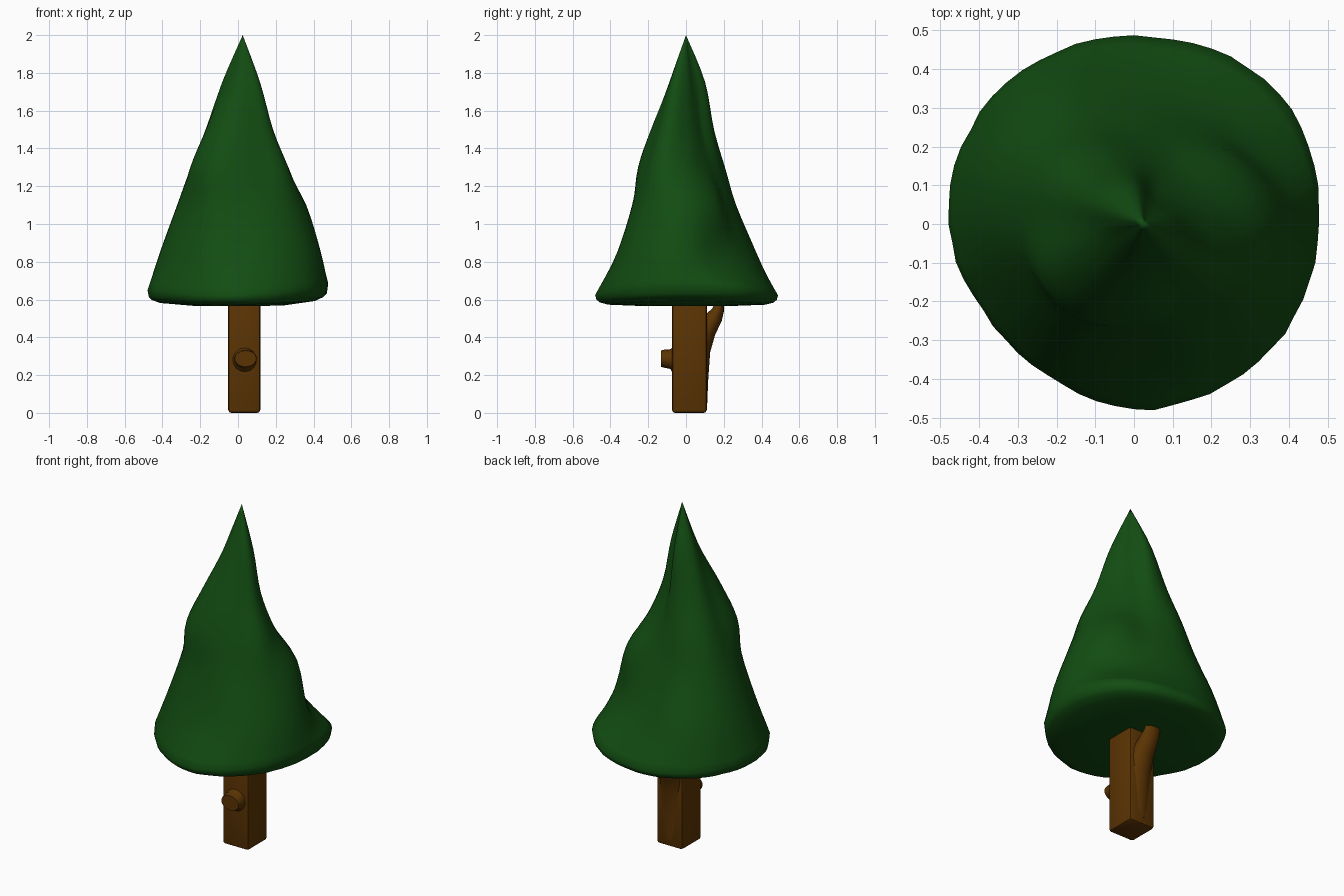
import bpy, bmesh, math, random
from mathutils import Vector

if "Cube" in bpy.data.objects:
    bpy.data.objects.remove(bpy.data.objects["Cube"])

random.seed(4)


def material(name, color):
    m = bpy.data.materials.new(name)
    m.diffuse_color = (*color, 1)
    m.use_nodes = True
    m.node_tree.nodes["Principled BSDF"].inputs["Base Color"].default_value = m.diffuse_color
    return m


GREEN = material("needle_green", (0.006, 0.072, 0.006))
BROWN = material("bark_brown", (0.105, 0.034, 0.001))


def finish(name, bm, mat, angle):
    bmesh.ops.recalc_face_normals(bm, faces=bm.faces)
    mesh = bpy.data.meshes.new(name)
    bm.to_mesh(mesh)
    bm.free()
    ob = bpy.data.objects.new(name, mesh)
    bpy.context.collection.objects.link(ob)
    mesh.materials.append(mat)
    bpy.context.view_layer.objects.active = ob
    ob.select_set(True)
    bpy.ops.object.shade_smooth_by_angle(angle=math.radians(angle))
    ob.select_set(False)
    return ob


def skin(rings):
    """Bridge closed rings; a ring with one point becomes a tip, open ends get caps."""
    bm = bmesh.new()
    vs = [[bm.verts.new(p) for p in ring] for ring in rings]
    for a, b in zip(vs, vs[1:]):
        n = max(len(a), len(b))
        for i in range(n):
            j = (i + 1) % n
            if len(a) == 1:
                bm.faces.new((a[0], b[i], b[j]))
            elif len(b) == 1:
                bm.faces.new((a[i], a[j], b[0]))
            else:
                bm.faces.new((a[i], a[j], b[j], b[i]))
    for end in (vs[0], vs[-1]):
        if len(end) > 2:
            bm.faces.new(end)
    return bm


def spline(p0, p1, p2, p3, t):
    return 0.5 * (2 * p1 + (p2 - p0) * t + (2 * p0 - 5 * p1 + 4 * p2 - p3) * t * t
                  + (3 * p1 - p0 - 3 * p2 + p3) * t ** 3)


# Foliage: radius every 30 degrees (counter-clockwise from +x) at each height
LEVELS = [
    (0.622, (.48, .50, .50, .485, .49, .49, .48, .45, .45, .48, .48, .48)),
    (0.85, (.435, .36, .34, .36, .41, .43, .41, .375, .37, .36, .40, .44)),
    (1.10, (.36, .31, .24, .25, .30, .335, .32, .30, .30, .285, .31, .355)),
    (1.30, (.24, .18, .16, .185, .235, .265, .25, .275, .275, .25, .25, .295)),
    (1.50, (.15, .11, .10, .14, .165, .185, .17, .185, .195, .185, .185, .21)),
    (1.75, (.10, .07, .07, .10, .10, .095, .075, .065, .07, .085, .10, .13)),
]
SEG = 60
columns = []
for k in range(SEG):
    a = 2 * math.pi * k / SEG
    i, t = divmod(12 * k / SEG, 1)
    i = int(i)
    col = []
    for z, r in LEVELS:
        rad = spline(*(r[(i + d) % 12] for d in (-1, 0, 1, 2)), t)
        lift = 0
        if z < 0.7:  # slightly uneven rim
            lift = 0.018 * math.cos(a) + 0.045 * math.cos(a) ** 2
            rad += random.uniform(-.004, .003)
        col.append(Vector((rad * math.cos(a), rad * math.sin(a), z + lift)))
    col.append(Vector((0.025, 0, 2.0)))
    columns.append(col)

rings = [[(0, 0, 0.565)]]
# underside and rolled rim
for f, drop in ((0.5, 0.566), (0.86, 0.573), (0.95, 0.584), (0.985, 0.598)):
    rings.append([(c[0].x * f, c[0].y * f, drop + (c[0].z - 0.622) * f ** 4 * 0.6)
                  for c in columns])
# outer skin up to the tip
last = len(LEVELS)
for s in range(last):
    for t in (0, 0.25, 0.5, 0.75):
        rings.append([spline(c[max(s - 1, 0)], c[s], c[s + 1], c[min(s + 2, last)], t)
                      for c in columns])
rings.append([(0.025, 0, 2.0)])
finish("foliage", skin(rings), GREEN, 70)

# Trunk: square post with softened edges
bm = bmesh.new()
bmesh.ops.create_cube(bm, size=1)
for v in bm.verts:
    v.co = (0.033 + v.co.x * 0.17, 0.018 + v.co.y * 0.184, 0.31 + v.co.z * 0.62)
bmesh.ops.bevel(bm, geom=bm.edges[:], offset=0.016, segments=2, profile=0.5,
                affect='EDGES')
finish("trunk", bm, BROWN, 40)


def tube(name, rows, horizontal, n=16):
    """Rows of (centre, half width, half depth) stacked along y or z."""
    rings = []
    for (x, y, z), rx, rd in rows:
        ring = []
        for k in range(n):
            a = 2 * math.pi * k / n
            u, v = rx * math.cos(a), rd * math.sin(a)
            ring.append((x + u, y, z + v) if horizontal else (x + u, y + v, z - v * 0.3))
        rings.append(ring)
    finish(name, skin(rings), BROWN, 60)


# Sawn-off stub on the front, flared where it meets the trunk
tube("branch_stub", [((.035, -.03, .28), .066, .08), ((.035, -.072, .28), .064, .066),
                     ((.037, -.083, .285), .06, .052), ((.04, -.12, .287), .06, .047),
                     ((.04, -.132, .287), .057, .043)], True)

# Broad branch peeling away from the back of the trunk
tube("back_branch", [((.033, .05, .06), .078, .062), ((.033, .055, .2), .08, .063),
                     ((.032, .068, .34), .078, .06), ((.028, .098, .43), .068, .056),
                     ((.022, .143, .50), .056, .046), ((.018, .170, .545), .05, .03),
                     ((.016, .178, .58), .046, .023)], False)
